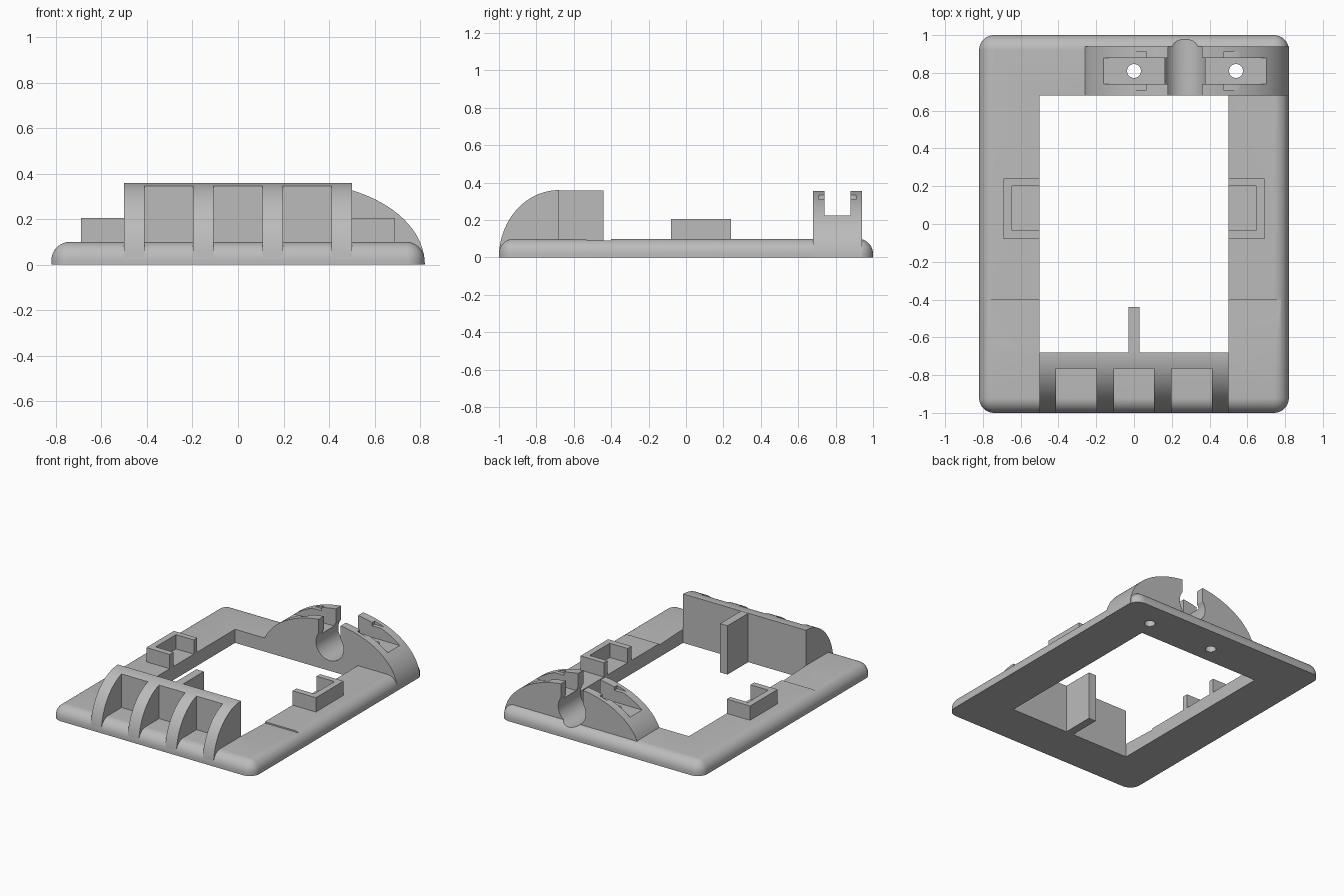
import bpy, bmesh
from math import pi, cos, sin, radians
from mathutils import Vector

cube = bpy.data.objects.get("Cube")
if cube:
    bpy.data.objects.remove(cube)

grey = bpy.data.materials.new("light grey plastic")
grey.use_nodes = True
COLOUR = (0.5, 0.5, 0.5, 1)
grey.diffuse_color = COLOUR
grey.node_tree.nodes["Principled BSDF"].inputs["Base Color"].default_value = COLOUR


def add(name, bm):
    """Turn a bmesh into a grey object."""
    bmesh.ops.recalc_face_normals(bm, faces=bm.faces)
    mesh = bpy.data.meshes.new(name)
    bm.to_mesh(mesh)
    bm.free()
    mesh.materials.append(grey)
    obj = bpy.data.objects.new(name, mesh)
    bpy.context.collection.objects.link(obj)
    return obj


def prism(name, points, axis, lo, hi):
    """Extrude a 2D outline along an axis; the outline uses the other two in order."""
    bm = bmesh.new()
    verts = []
    for p in points:
        co = list(p)
        co.insert("xyz".index(axis), lo)
        verts.append(bm.verts.new(co))
    face = bm.faces.new(verts)
    ext = bmesh.ops.extrude_face_region(bm, geom=[face])
    move = Vector([hi - lo if a == axis else 0 for a in "xyz"])
    bmesh.ops.translate(bm, vec=move, verts=[v for v in ext["geom"] if isinstance(v, bmesh.types.BMVert)])
    return add(name, bm)


def box(name, x, y, z):
    return prism(name, [(x[0], y[0]), (x[1], y[0]), (x[1], y[1]), (x[0], y[1])], "z", *z)


def arc(cx, cy, rx, ry, start, end, n):
    return [(cx + rx * cos(start + (end - start) * i / n),
             cy + ry * sin(start + (end - start) * i / n)) for i in range(n + 1)]


def circle(cx, cy, r, n=48):
    return arc(cx, cy, r, r, 0, 2 * pi, n)[:-1]


def cut(target, cutters):
    """Subtract each cutter from the target, then remove the cutter."""
    bpy.context.view_layer.objects.active = target
    for c in cutters:
        c.hide_render = True
        mod = target.modifiers.new("cut", "BOOLEAN")
        mod.operation, mod.solver, mod.object = "DIFFERENCE", "EXACT", c
        bpy.ops.object.modifier_apply(modifier=mod.name)
        bpy.data.objects.remove(c)


MID = 0.27              # centre of the rear dome
HOLES = (0.0, 0.54)     # screw hole positions


def rear_cutters():
    """Round cradle and screw holes, shared by frame and dome."""
    cutters = [prism("cradle_cutter", circle(MID, 0.187, 0.112), "y", 0.6, 1.1)]
    cutters += [prism("hole_cutter", circle(x, 0.81, 0.037, 32), "z", -0.1, 0.5) for x in HOLES]
    return cutters


# Frame with rounded sides and top edge
bm = bmesh.new()
bmesh.ops.create_cube(bm, size=1)
bmesh.ops.scale(bm, vec=(1.64, 2, 0.1), verts=bm.verts)
bmesh.ops.translate(bm, vec=(0, 0, 0.05), verts=bm.verts)
edges = [e for e in bm.edges if max(v.co.z for v in e.verts) > 0.05]
bmesh.ops.bevel(bm, geom=edges, offset=0.08, segments=10, profile=0.5, affect="EDGES")
frame = add("frame", bm)
ramp = [(-0.675, 0.1), (-0.675, 0.2), (-0.4, 0.2), (-0.4, 0.09)]
cut(frame, [box("opening_cutter", (-0.5, 0.5), (-0.68, 0.68), (-0.1, 0.3)),
            prism("ramp_cutter", ramp, "x", -1, 1)] + rear_cutters())

# Front hood: quarter ellipse with three pockets leaving four ribs
hood_outline = arc(-0.68, 0.001, 0.32, 0.359, pi / 2, pi, 32) + [(-0.68, 0.001)]
hood = prism("front_hood", hood_outline, "x", -0.5, 0.5)
cut(hood, [box("pocket_cutter", (x - 0.107, x + 0.107), (-1.1, -0.765), (-0.1, 0.5))
           for x in (-0.305, 0, 0.305)])

# Fin behind the hood
fin = box("centre_fin", (-0.03, 0.03), (-0.69, -0.44), (0, 0.359))

# Rear dome with neck slot, strap channel and clip notches
dome = prism("rear_dome", arc(MID, 0.001, 0.551, 0.359, 0, pi, 72), "y", 0.68, 0.94)
cutters = rear_cutters()
cutters.append(box("neck_cutter", (MID - 0.09, MID + 0.09), (0.6, 1.1), (0.187, 0.5)))
cutters.append(box("channel_cutter", (-0.5, 1), (0.74, 0.88), (0.225, 0.5)))
for side in (-1, 1):
    xs = sorted((MID + side * 0.205, MID + side * 0.4))
    cutters.append(box("notch_cutter", xs, (0.71, 0.91), (0.31, 0.34)))
cut(dome, cutters)

# C-shaped side brackets opening inward
bracket = [(0.5, -0.08), (0.69, -0.08), (0.69, 0.24), (0.5, 0.24),
           (0.5, 0.2), (0.645, 0.2), (0.645, -0.035), (0.5, -0.035)]
brackets = [prism(name, [(s * x, y) for x, y in bracket], "z", 0.095, 0.205)
            for name, s in (("left_bracket", 1), ("right_bracket", -1))]

# Smooth curved faces, keep hard edges
bpy.ops.object.select_all(action="DESELECT")
for obj in [frame, hood, fin, dome] + brackets:
    obj.select_set(True)
bpy.context.view_layer.objects.active = frame
bpy.ops.object.shade_smooth_by_angle(angle=radians(30))
